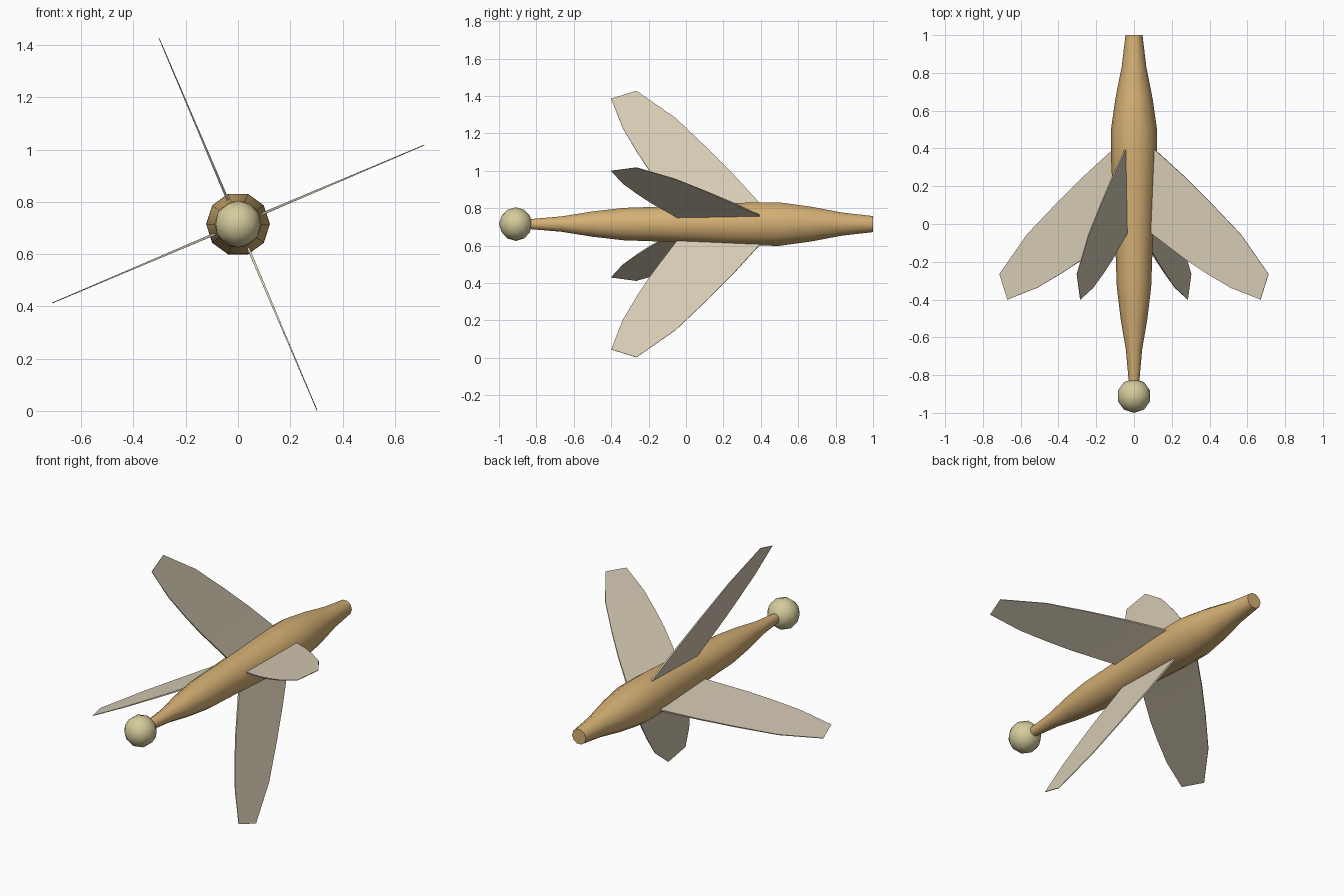
import bpy, bmesh
from math import sin, cos, pi, radians
from mathutils import Matrix, Vector

cube = bpy.data.objects.get("Cube")
if cube:
    bpy.data.objects.remove(cube, do_unlink=True)

AXIS_Z = 0.715


def material(name, colour):
    mat = bpy.data.materials.new(name)
    mat.use_nodes = True
    mat.diffuse_color = (*colour, 1)
    mat.node_tree.nodes["Principled BSDF"].inputs["Base Color"].default_value = (*colour, 1)
    return mat


wood = material("warm tan", (0.66, 0.43, 0.175))
vane = material("pale beige", (0.68, 0.60, 0.46))
cream = material("cream yellow", (0.66, 0.60, 0.33))


def finish(name, bm, mat, angle):
    bmesh.ops.recalc_face_normals(bm, faces=bm.faces)
    mesh = bpy.data.meshes.new(name)
    bm.to_mesh(mesh)
    bm.free()
    mesh.materials.append(mat)
    obj = bpy.data.objects.new(name, mesh)
    obj.location.z = AXIS_Z
    bpy.context.collection.objects.link(obj)
    bpy.ops.object.select_all(action='DESELECT')
    obj.select_set(True)
    bpy.context.view_layer.objects.active = obj
    bpy.ops.object.shade_smooth_by_angle(angle=radians(angle))
    return obj


# Ten-sided tapered shaft: evenly spaced rings from back to front
radii = [0.045, 0.065, 0.098, 0.122, 0.121, 0.113, 0.105, 0.097, 0.091, 0.071, 0.043, 0.028]
SIDES = 10
bm = bmesh.new()
rings = []
for i, r in enumerate(radii):
    y = 1 - i / 6
    rings.append([bm.verts.new((r * cos(2 * pi * k / SIDES), y, r * sin(2 * pi * k / SIDES)))
                  for k in range(SIDES)])
for a, b in zip(rings, rings[1:]):
    for k in range(SIDES):
        n = (k + 1) % SIDES
        bm.faces.new((a[k], a[n], b[n], b[k]))
bm.faces.new(rings[0])
bm.faces.new(rings[-1])
finish("shaft", bm, wood, 50)

# Round tip at the front
bm = bmesh.new()
bmesh.ops.create_icosphere(bm, subdivisions=2, radius=0.09,
                           matrix=Matrix.Translation((0, -0.91, 0)))
finish("front_ball", bm, cream, 50)

# Four swept vanes: matching (radius, y) stations on the leading and trailing edges
leading = [(0.09, 0.40), (0.125, 0.39), (0.28, 0.26), (0.434, 0.12), (0.615, -0.055), (0.774, -0.265)]
trailing = [(0.09, -0.04), (0.10, -0.05), (0.30, -0.19), (0.415, -0.26), (0.557, -0.338), (0.728, -0.40)]
for number in range(4):
    turn = Matrix.Rotation(-radians(23 + 90 * number), 3, 'Y')
    bm = bmesh.new()
    sections = []
    for i, (lead, trail) in enumerate(zip(leading, trailing)):
        half = 0.0055 - 0.0008 * i
        sections.append([bm.verts.new(turn @ Vector((r, y, side)))
                         for (r, y), side in ((lead, half), (trail, half), (trail, -half), (lead, -half))])
    for a, b in zip(sections, sections[1:]):
        for k in range(4):
            n = (k + 1) % 4
            bm.faces.new((a[k], a[n], b[n], b[k]))
    bm.faces.new(sections[0])
    bm.faces.new(sections[-1])
    finish(f"vane_{number + 1}", bm, vane, 30)
